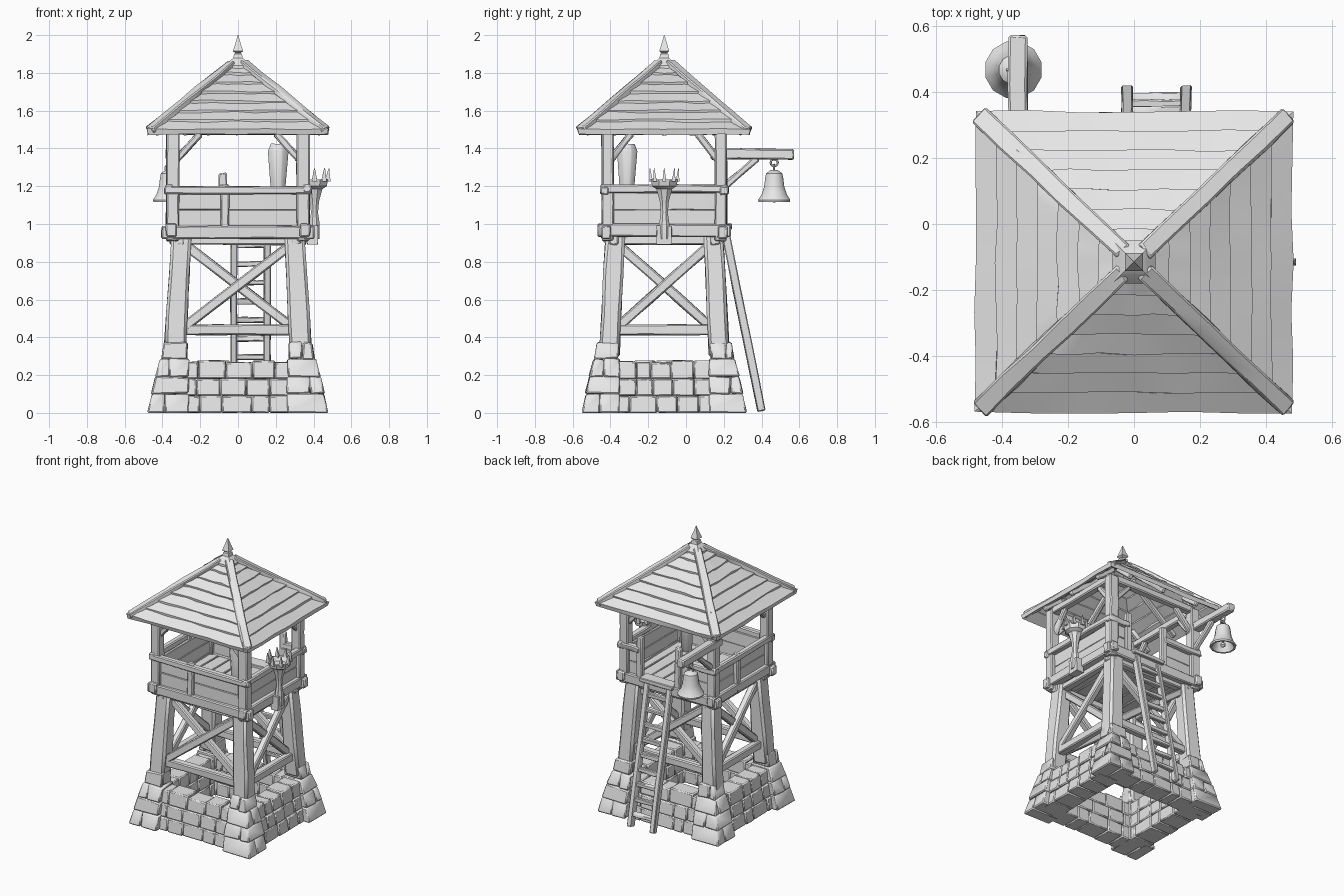
import bpy, bmesh, math, random
from mathutils import Vector, Matrix

random.seed(7)
if "Cube" in bpy.data.objects:
    bpy.data.objects.remove(bpy.data.objects["Cube"])

mat = bpy.data.materials.new("pale_grey")
mat.use_nodes = True
GREY = (0.8, 0.8, 0.8, 1)
mat.diffuse_color = GREY
mat.node_tree.nodes["Principled BSDF"].inputs["Base Color"].default_value = GREY

CY = -0.115                      # tower centre in y
BASE, BODY, ROOF = 0.91, 0.87, 0.95   # depth to width ratio of each level
made = []


def rnd(a):
    return random.uniform(-a, a)


def side(k, s, d, z, ky=BODY):
    """Point on tower side k: s along the side, d outward from the centre."""
    x, y = [(s, -d), (d, s), (-s, d), (-d, -s)][k]
    return Vector((x, y * ky + CY, z))


def loft(bm, rings, closed=False, jit=0.0):
    """Skin a list of equal rings, capping the ends or closing the loop."""
    vs = [[bm.verts.new(p + Vector((rnd(jit), rnd(jit), rnd(jit)))) for p in r] for r in rings]
    n = len(vs[0])
    pairs = list(zip(vs, vs[1:])) + ([(vs[-1], vs[0])] if closed else [])
    for a, b in pairs:
        for i in range(n):
            j = (i + 1) % n
            bm.faces.new((a[i], a[j], b[j], b[i]))
    if not closed:
        bm.faces.new(vs[0][::-1])
        bm.faces.new(vs[-1])


def beam(bm, a, b, w, h=None, jit=0.003, taper=1.0, steps=3):
    """Rough timber from a to b."""
    h = h or w
    a, b = Vector(a), Vector(b)
    d = (b - a).normalized()
    u = d.cross(Vector((0, 1, 0) if abs(d.z) > 0.8 else (0, 0, 1))).normalized()
    v = u.cross(d)
    rings = []
    for i in range(steps + 1):
        t = i / steps
        f = 0.5 * (1 + (taper - 1) * t)
        c = a.lerp(b, t)
        rings.append([c + u * w * f * p + v * h * f * q for p, q in ((-1, -1), (1, -1), (1, 1), (-1, 1))])
    loft(bm, rings, jit=jit)


def lathe(bm, profile, c, n=10, closed=False, rot=Matrix(), jit=0.0):
    rings = []
    for r, z in profile:
        ang = [math.tau * (i + 0.5) / n for i in range(n)]
        rings.append([Vector(c) + rot @ Vector((r * math.cos(t), r * math.sin(t), z)) for t in ang])
    loft(bm, rings, closed, jit)


def finish(bm, name, bevel=0.007):
    bmesh.ops.recalc_face_normals(bm, faces=bm.faces)
    if bevel:
        sharp = [e for e in bm.edges if len(e.link_faces) == 2 and e.calc_face_angle(0) > 0.7]
        bmesh.ops.bevel(bm, geom=sharp, offset=bevel, segments=1, affect='EDGES', clamp_overlap=True)
    me = bpy.data.meshes.new(name)
    bm.to_mesh(me)
    bm.free()
    me.materials.append(mat)
    ob = bpy.data.objects.new(name, me)
    bpy.context.collection.objects.link(ob)
    made.append(ob)


# Stone walls: three courses of uneven blocks per side
bm = bmesh.new()
for k in range(4):
    for c in range(3):
        z0, z1 = c * 0.09, c * 0.09 + 0.09
        cuts = [-0.32] + [-0.32 + 0.128 * i + rnd(0.03) for i in range(1, 5)] + [0.32]
        for s0, s1 in zip(cuts, cuts[1:]):
            d0 = 0.435 - c * 0.013 + rnd(0.006)
            top = z1 + (rnd(0.008) if c == 2 else 0)
            loft(bm, [[side(k, s, d, z, BASE) for s, d in ((s0, 0.27), (s1, 0.27), (s1, o), (s0, o))]
                      for z, o in ((z0, d0), (top, d0 - 0.012))], jit=0.002)
finish(bm, "stone_walls")

# Corner piers: tapering courses, split alternately
bm = bmesh.new()
courses = [(0, 0.1, 0.48, 0.455), (0.1, 0.19, 0.46, 0.435), (0.19, 0.285, 0.437, 0.41), (0.285, 0.375, 0.405, 0.39)]
for k in range(4):
    for c, (z0, z1, o0, o1) in enumerate(courses):
        lo = 0.26 if c < 3 else 0.27
        m = 0.36 + rnd(0.03)
        for half in ((0, 1), (1, 2)):
            rings = []
            for z, o in ((z0, o0), (z1, o1)):
                cut = (lo, m, o)
                p, q = cut[half[0]], cut[half[1]]
                pts = ((p, lo), (q, lo), (q, o), (p, o))
                rings.append([side(k, *(pt if c % 2 else (pt[1], pt[0])), z, BASE) for pt in pts])
            loft(bm, rings, jit=0.005 if z0 else 0.002)
finish(bm, "stone_piers", 0.009)

# Legs leaning inward
bm = bmesh.new()
for k in range(4):
    beam(bm, side(k, 0.335, 0.335, 0.3), side(k, 0.298, 0.298, 0.95), 0.115, 0.11, 0.004, 0.9)
finish(bm, "legs", 0.015)

# Cross braces and lower ties
bm = bmesh.new()
for k in range(4):
    for m in (-1, 1):
        d = 0.315 + 0.012 * m
        beam(bm, side(k, -0.29 * m, d, 0.45), side(k, 0.28 * m, d - 0.02, 0.89), 0.045, 0.05)
    beam(bm, side(k, -0.31, 0.325, 0.44), side(k, 0.31, 0.325, 0.44), 0.05, 0.055)
finish(bm, "braces")

# Platform floor, joists and edge beams
bm = bmesh.new()
for i in range(8):
    x = -0.315 + 0.09 * i
    beam(bm, (x, CY - 0.3, 0.965), (x, CY + 0.3, 0.965), 0.086, 0.03, 0.002)
beam(bm, side(2, -0.2, 0.36, 0.985), side(2, 0.06, 0.36, 0.985), 0.09, 0.03)
finish(bm, "floor", 0.004)
bm = bmesh.new()
for k in range(4):
    z = 0.955 + 0.012 * (k % 2)
    beam(bm, side(k, -0.405, 0.355, z), side(k, 0.405, 0.355, z), 0.055, 0.068)
    beam(bm, side(k, -0.36, 0.31, 0.915), side(k, 0.36, 0.31, 0.915), 0.05, 0.05)
finish(bm, "edge_beams")

# Posts, knee braces and top plates
bm = bmesh.new()
for k in range(4):
    beam(bm, side(k, 0.345, 0.345, 0.91), side(k, 0.345, 0.345, 1.51), 0.068, 0.064)
    beam(bm, side(k, -0.35, 0.345, 1.5), side(k, 0.35, 0.345, 1.5), 0.05)
    for m in (-1, 1):
        beam(bm, side(k, 0.335 * m, 0.34, 1.33), side(k, 0.2 * m, 0.34, 1.48), 0.035)
finish(bm, "posts")

# Parapet boards and rails, with a gap at the back for the ladder
bm = bmesh.new()
rail = bmesh.new()
for k in range(4):
    spans = [(-0.39, -0.22), (0.08, 0.39)] if k == 2 else [(-0.39, 0.39)]
    z = 1.178 + 0.008 * (k % 2)
    for s0, s1 in spans:
        beam(rail, side(k, s0, 0.365, z), side(k, s1, 0.365, z), 0.045, 0.042)
        a, b = max(s0, -0.35), min(s1, 0.35)
        for z0 in (1.03, 1.12):
            beam(bm, side(k, a, 0.342, z0), side(k, b, 0.342, z0), 0.022, 0.09, 0.002)
    for s in {0: (-0.07,), 1: (), 2: (-0.22, 0.08), 3: (-0.07,)}[k]:
        top = 1.27 if k == 2 else 1.21
        beam(rail, side(k, s, 0.36, 0.93), side(k, s, 0.36, top), 0.045, 0.04)
finish(bm, "parapet_boards", 0.003)
finish(rail, "parapet_rails")


# Roof: overlapping ragged plank courses
def roof_z(d):
    return 1.835 - (d - 0.04) * 0.8


bm = bmesh.new()
N = 7
for i in range(N):
    d0 = 0.475 - 0.435 * i / N
    d1 = 0.475 - 0.435 * (i + 1.15) / N if i < N - 1 else 0.035
    prof = [(d0 + 0.005, roof_z(d0) + 0.016), (d1, roof_z(d1) + 0.004),
            (d1, roof_z(d1) - 0.022), (d0, roof_z(d0) - 0.014)]
    rings = [[side(k, d * (t / 3 - 1), d, z, ROOF) for k in range(4) for t in range(6)] for d, z in prof]
    loft(bm, rings, closed=True, jit=0.004)
finish(bm, "roof_planks", 0)

# Hip beams and rafters under the planks
bm = bmesh.new()
for k in range(4):
    beam(bm, side(k, 0.465, 0.465, 1.497, ROOF), side(k, 0.03, 0.03, 1.855, ROOF), 0.06, 0.035, 0.004, 0.9, 5)
    for s in (-0.28, 0, 0.28):
        e = max(abs(s), 0.06) + 0.02
        beam(bm, side(k, s, 0.44, roof_z(0.44) - 0.035, ROOF), side(k, s, e, roof_z(e) - 0.035, ROOF), 0.03, 0.035)
finish(bm, "hips_and_rafters", 0.006)

# Roof cap and spike
bm = bmesh.new()
lathe(bm, [(0.092, 1.82), (0.092, 1.838), (0.055, 1.868), (0.036, 1.878), (0.03, 1.9), (0.02, 1.905),
           (0.038, 1.915), (0.022, 1.95), (0.002, 2.0)], (0, CY, 0), 4)
finish(bm, "roof_finial", 0)

# Ladder leaning on the back
bm = bmesh.new()
foot, head = Vector((0, 0.40, 0.01)), Vector((0, 0.205, 0.97))
for x in (-0.022, 0.155):
    beam(bm, foot + Vector((x, 0, 0)), head + Vector((x, 0, 0)), 0.036, 0.042)
for i in range(9):
    p = foot.lerp(head, 0.09 + 0.103 * i)
    beam(bm, p + Vector((-0.035, 0, 0)), p + Vector((0.168, 0, 0)), 0.03)
finish(bm, "ladder", 0.005)

# Bell arm with its brace
bm = bmesh.new()
beam(bm, (-0.352, 0.13, 1.37), (-0.352, 0.572, 1.37), 0.058)
beam(bm, (-0.34, 0.17, 1.17), (-0.35, 0.38, 1.35), 0.036)
finish(bm, "bell_arm")

# Hollow bell, hanging links and clapper
BELL = (-0.365, 0.467, 0)
bm = bmesh.new()
lathe(bm, [(0.02, 1.285), (0.045, 1.268), (0.05, 1.24), (0.056, 1.195), (0.07, 1.155), (0.088, 1.128),
           (0.086, 1.117), (0.074, 1.117), (0.056, 1.155), (0.044, 1.2), (0.036, 1.25), (0.01, 1.262)], BELL, 12)
lathe(bm, [(0.006, 1.26), (0.006, 1.15), (0.018, 1.14), (0.018, 1.125), (0.006, 1.115)], BELL, 8)
for i, z in enumerate((1.295, 1.325)):
    rot = Matrix.Rotation(math.pi / 2, 3, 'XY'[i])
    ring = [(0.019 + 0.006 * math.cos(t * math.pi / 3), 0.006 * math.sin(t * math.pi / 3)) for t in range(6)]
    lathe(bm, ring, (BELL[0], BELL[1], z), 10, True, rot)
finish(bm, "bell", 0)

# Fire basket on a bracket at the side
FIRE = (0.405, CY, 0)
bm = bmesh.new()
lathe(bm, [(0.028, 0.92), (0.03, 1.0), (0.02, 1.06), (0.026, 1.12), (0.045, 1.185), (0.07, 1.2),
           (0.078, 1.235), (0.066, 1.235), (0.05, 1.21)], FIRE, 8)
for i in range(8):
    t = math.tau * i / 8
    p = Vector(FIRE) + Vector((0.07 * math.cos(t), 0.07 * math.sin(t), 1.225))
    beam(bm, p, p + Vector((0.006 * math.cos(t), 0.006 * math.sin(t), 0.07)), 0.03, 0.02, 0, 0.15, 1)
beam(bm, (0.395, CY, 0.89), (0.395, CY, 0.99), 0.055, 0.08)
finish(bm, "fire_basket", 0)

# Tall tapered container standing in a corner of the platform
bm = bmesh.new()
lathe(bm, [(0.036, 0.98), (0.042, 1.2), (0.058, 1.385), (0.042, 1.425)], (0.212, -0.312, 0), 8, jit=0.002)
finish(bm, "tall_container", 0.003)

# Smooth shading with sharp edges kept
bpy.ops.object.select_all(action='DESELECT')
for ob in made:
    ob.select_set(True)
bpy.context.view_layer.objects.active = made[0]
bpy.ops.object.shade_smooth_by_angle(angle=math.radians(40))
